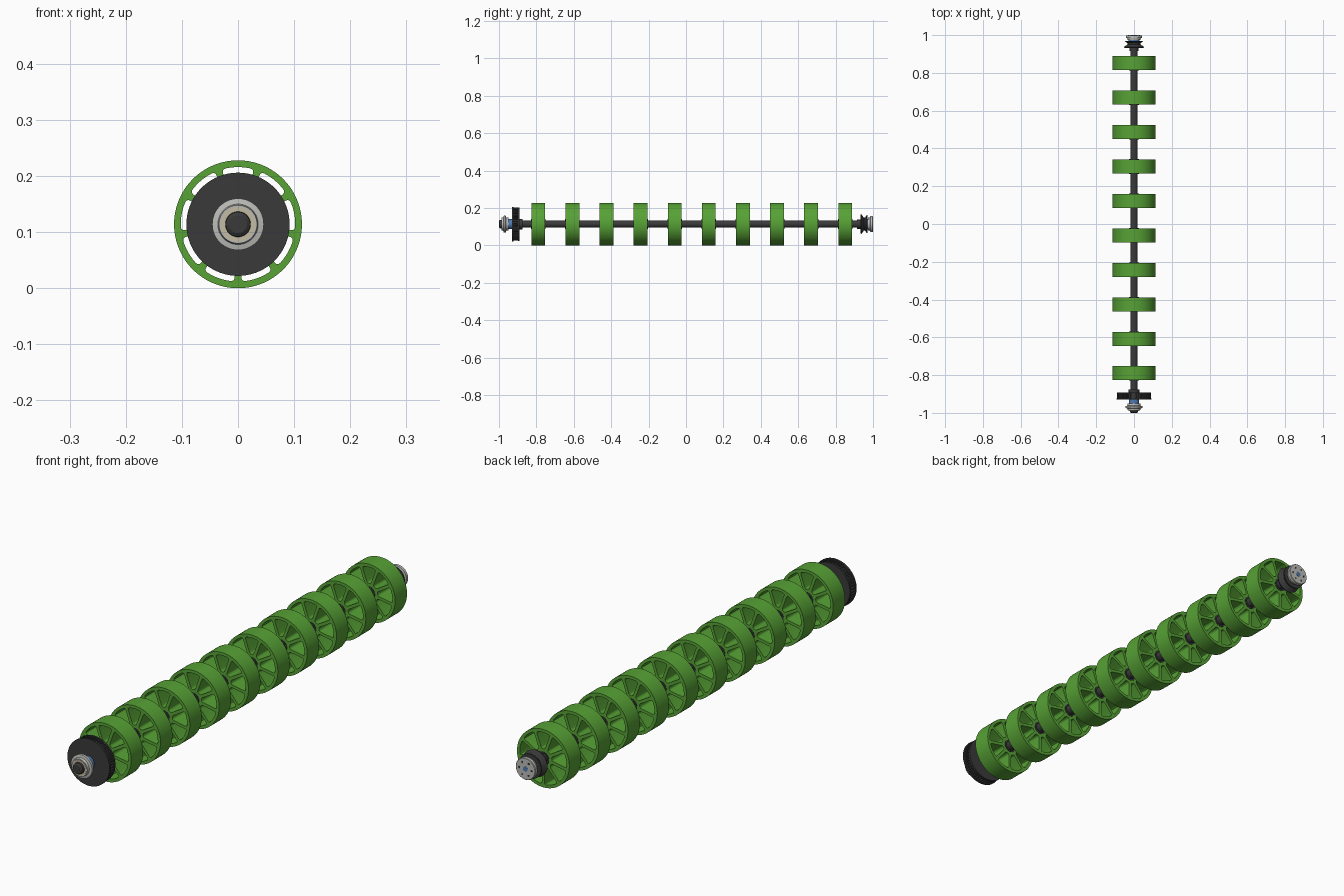
import bpy, bmesh, math
from math import pi, sin, cos, asin
from mathutils import Vector

if "Cube" in bpy.data.objects:
    bpy.data.objects.remove(bpy.data.objects["Cube"])

AXIS_Z = 0.114


def material(name, rgb):
    m = bpy.data.materials.new(name)
    m.diffuse_color = (*rgb, 1)
    m.use_nodes = True
    m.node_tree.nodes["Principled BSDF"].inputs["Base Color"].default_value = m.diffuse_color
    return m


GREEN = material("green_rubber", (0.095, 0.36, 0.036))
BLACK = material("black_plastic", (0.042, 0.042, 0.044))
BLUE = material("blue_spacer", (0.08, 0.2, 0.45))
SILVER = material("silver_metal", (0.5, 0.5, 0.48))
CREAM = material("cream_seal", (0.55, 0.5, 0.36))


def finish(ob, mat):
    ob.data.materials.clear()
    ob.data.materials.append(mat)
    bpy.ops.object.select_all(action='DESELECT')
    ob.select_set(True)
    bpy.context.view_layer.objects.active = ob
    bpy.ops.object.shade_smooth_by_angle(angle=math.radians(30))
    return ob


def from_bmesh(name, bm, mat):
    bmesh.ops.recalc_face_normals(bm, faces=bm.faces)
    me = bpy.data.meshes.new(name)
    bm.to_mesh(me)
    bm.free()
    ob = bpy.data.objects.new(name, me)
    bpy.context.collection.objects.link(ob)
    ob.location.z = AXIS_Z
    return finish(ob, mat)


def lathe(name, profile, mat, n=48):
    """Solid turned about the y axis from (y, radius) points."""
    bm = bmesh.new()
    rings = [[bm.verts.new((r * cos(2*pi*i/n), y, r * sin(2*pi*i/n))) for i in range(n)]
             for y, r in profile]
    for a, b in zip(rings, rings[1:]):
        for i in range(n):
            j = (i + 1) % n
            bm.faces.new((a[i], a[j], b[j], b[i]))
    bm.faces.new(rings[0])
    bm.faces.new(rings[-1])
    return from_bmesh(name, bm, mat)


def disc(name, y0, y1, r, mat, n=48):
    return lathe(name, [(y0, r), (y1, r)], mat, n)


def circle(r, n):
    return [(r * cos(2*pi*i/n), r * sin(2*pi*i/n)) for i in range(n)]


def window(centre, r_in, r_out, spoke, fillet):
    """Rounded opening between two straight-sided spokes."""
    def side(r, s):
        a = centre + s * (pi/9 - asin(spoke / 2 / r))
        return Vector((r * cos(a), r * sin(a)))

    def arc(r, a):
        return Vector((r * cos(a), r * sin(a)))
    pts = []
    for r, order in ((r_out, (-1, 1)), (r_in, (1, -1))):
        half = pi/9 - asin(spoke / 2 / r)
        inward = r - fillet if r == r_out else r + fillet
        for k, s in enumerate(order):
            corner = side(r, s)
            a = side(inward, s)
            b = arc(r, centre + s * (half - min(fillet / r, half * 0.9)))
            if k:
                for t in range(1, 6):
                    pts.append(arc(r, centre + order[0] * (half - fillet / r) * (1 - t / 3)))
                    if t == 5:
                        break
                a, b = b, a
            for t in range(5):
                u = t / 4
                pts.append(a * (1-u)**2 + corner * 2*u*(1-u) + b * u*u)
            if k:
                # keep the arc points in front of the corner only
                arcs = pts[-10:-5]
                del pts[-10:-5]
                start = order[0]
                mid = [arc(r, centre + start * (half - fillet / r) * (1 - 2*t/5))
                       for t in range(1, 5)]
                pts[-5:-5] = mid
    return [tuple(p) for p in pts]


# spoked roller wheel: flat outline with openings, extruded
curve = bpy.data.curves.new("wheel_outline", 'CURVE')
curve.dimensions, curve.fill_mode, curve.extrude = '2D', 'BOTH', 0.037
outlines = [circle(0.114, 72), circle(0.022, 36)]
outlines += [window(pi/2 + k * 2*pi/9, 0.038, 0.102, 0.012, 0.008) for k in range(9)]
for pts in outlines:
    s = curve.splines.new('POLY')
    s.points.add(len(pts) - 1)
    for p, c in zip(s.points, pts):
        p.co = (c[0], c[1], 0, 1)
    s.use_cyclic_u = True
tmp = bpy.data.objects.new("wheel_outline", curve)
bpy.context.collection.objects.link(tmp)
bpy.context.view_layer.update()
wheel_mesh = bpy.data.meshes.new_from_object(tmp.evaluated_get(bpy.context.evaluated_depsgraph_get()))
bpy.data.objects.remove(tmp)
bm = bmesh.new()
bm.from_mesh(wheel_mesh)
bmesh.ops.remove_doubles(bm, verts=bm.verts, dist=1e-5)
bmesh.ops.recalc_face_normals(bm, faces=bm.faces)
bm.to_mesh(wheel_mesh)
bm.free()

for i in range(10):
    y = -0.79 + i * 0.1824
    w = bpy.data.objects.new(f"wheel_{i+1}", wheel_mesh)
    bpy.context.collection.objects.link(w)
    w.location = (0, y, AXIS_Z)
    w.rotation_euler.x = pi/2
    if i == 0:
        finish(w, GREEN)
    disc(f"wheel_hub_{i+1}", y - 0.0385, y + 0.0385, 0.026, BLACK, 36)

# shaft
disc("shaft", -0.985, 0.985, 0.0195, BLACK, 32)

# toothed drive pulley with two flanges
bm = bmesh.new()
outline = []
teeth = 48
for i in range(teeth):
    for f, r in ((0.0, 0.082), (0.4, 0.082), (0.5, 0.089), (0.9, 0.089)):
        a = 2*pi*(i + f) / teeth
        outline.append(bm.verts.new((r * cos(a), -0.924, r * sin(a))))
face = bm.faces.new(outline)
ext = bmesh.ops.extrude_face_region(bm, geom=[face])
bmesh.ops.translate(bm, vec=(0, 0.027, 0),
                    verts=[v for v in ext['geom'] if isinstance(v, bmesh.types.BMVert)])
from_bmesh("pulley_teeth", bm, BLACK)
disc("pulley_flange_front", -0.93, -0.923, 0.092, BLACK, 72)
disc("pulley_flange_back", -0.898, -0.891, 0.09, BLACK, 72)
disc("pulley_boss", -0.891, -0.875, 0.028, BLACK)

# front bearing, spacer and shaft end
disc("front_spacer", -0.952, -0.93, 0.026, BLUE)
lathe("front_bearing", [(-0.986, 0.034), (-0.976, 0.036), (-0.974, 0.046),
                        (-0.964, 0.046), (-0.962, 0.036), (-0.95, 0.034)], SILVER)
disc("front_bearing_seal", -0.9875, -0.985, 0.031, CREAM)
lathe("front_shaft_nut", [(-1.0, 0.016), (-0.996, 0.022), (-0.984, 0.023)], BLACK, 32)
disc("front_nut_bore", -1.0005, -0.998, 0.009, BLACK, 6)

# grooved pulley at the back
lathe("back_grooved_pulley", [(0.932, 0.05), (0.938, 0.053), (0.951, 0.034),
                              (0.957, 0.034), (0.966, 0.048), (0.97, 0.048)], BLACK)
disc("back_inner_collar", 0.915, 0.932, 0.025, BLACK)
disc("back_spacer", 0.969, 0.976, 0.028, BLUE)

# back bearing with a screwed end face
lathe("back_bearing", [(0.973, 0.034), (0.984, 0.036), (0.986, 0.043),
                       (0.997, 0.043), (0.999, 0.041)], SILVER)
disc("back_bearing_centre", 0.998, 1.0, 0.01, BLUE, 24)
for k in range(6):
    s = disc(f"back_screw_{k+1}", 0.998, 1.0, 0.004, BLACK, 12)
    s.location.x += 0.027 * cos(k * pi/3)
    s.location.z += 0.027 * sin(k * pi/3)
